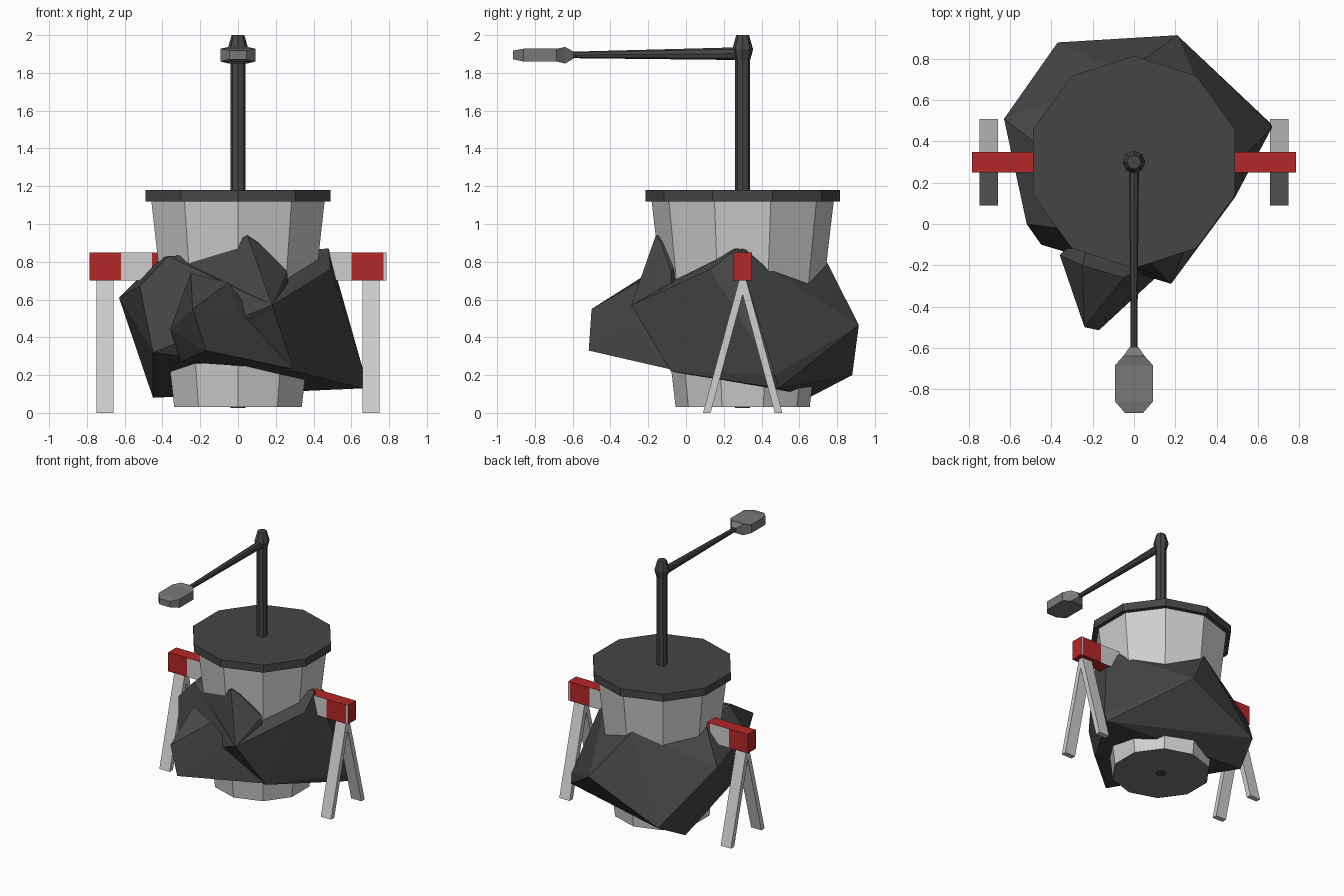
import bpy, bmesh, math
from mathutils import Vector

if "Cube" in bpy.data.objects:
    bpy.data.objects.remove(bpy.data.objects["Cube"])

CY = 0.30  # y of the bucket axis


def mat(name, r, g, b):
    m = bpy.data.materials.new(name)
    m.diffuse_color = (r, g, b, 1)
    m.use_nodes = True
    m.node_tree.nodes["Principled BSDF"].inputs["Base Color"].default_value = m.diffuse_color
    return m


DARK = mat("charcoal", 0.06, 0.06, 0.06)
GREY = mat("mid grey", 0.19, 0.19, 0.19)
LIGHT = mat("light grey", 0.62, 0.62, 0.62)
RED = mat("red", 0.46, 0.02, 0.02)


def finish(bm, name, *mats):
    bmesh.ops.recalc_face_normals(bm, faces=bm.faces)
    me = bpy.data.meshes.new(name)
    bm.to_mesh(me)
    bm.free()
    for m in mats:
        me.materials.append(m)
    ob = bpy.data.objects.new(name, me)
    bpy.context.collection.objects.link(ob)
    return ob


def loft(name, rings, *mats, rule=None):
    """Skin a closed solid over a list of equally sized point rings."""
    bm = bmesh.new()
    vs = [[bm.verts.new(p) for p in ring] for ring in rings]
    n = len(vs[0])
    for a, b in zip(vs, vs[1:]):
        for i in range(n):
            bm.faces.new((a[i], a[(i + 1) % n], b[(i + 1) % n], b[i]))
    bm.faces.new(vs[0])
    bm.faces.new(vs[-1])
    bmesh.ops.recalc_face_normals(bm, faces=bm.faces)
    if rule:
        for f in bm.faces:
            f.material_index = rule(f)
    return finish(bm, name, *mats)


def circle(r, z, n):
    return [(r * math.sin(2 * math.pi * i / n), CY + r * math.cos(2 * math.pi * i / n), z)
            for i in range(n)]


def rect_y(y, hw, z0, z1):
    return [(-hw, y, z0), (hw, y, z0), (hw, y, z1), (-hw, y, z1)]


# Bucket with a darker base, and its lid
loft("bucket", [circle(0.355, 0.03, 10), circle(0.482, 1.12, 10)], LIGHT, GREY,
     rule=lambda f: 1 if f.normal.z < -0.9 else 0)
loft("lid", [circle(0.515, 1.12, 10), circle(0.515, 1.18, 10)], DARK)

# Pole, knob and crank arm
loft("pole", [circle(0.04, 0.025, 8), circle(0.04, 1.9, 8)], DARK)
loft("pole_knob", [circle(0.038, 1.86, 8), circle(0.055, 1.925, 8), circle(0.034, 2.0, 8)], DARK)


def arm_ring(y, rx, rz, z):
    return [(rx * math.cos(math.pi * i / 4), y, z + rz * math.sin(math.pi * i / 4)) for i in range(8)]


loft("crank_arm", [arm_ring(0.3, 0.024, 0.034, 1.902), arm_ring(-0.61, 0.016, 0.017, 1.895)], DARK)
loft("crank_handle", [rect_y(-0.595, 0.02, 1.875, 1.913),
                      rect_y(-0.64, 0.052, 1.85, 1.937),
                      rect_y(-0.685, 0.092, 1.86, 1.928),
                      rect_y(-0.86, 0.092, 1.86, 1.928),
                      rect_y(-0.915, 0.045, 1.872, 1.918)], GREY)

# Striped barrier bar: striped front and back, red top, bottom and ends
cuts = [-0.785, -0.62, -0.455, 0, 0.43, 0.60, 0.77, 0.785]
white = [(-0.62, -0.455), (0.43, 0.60), (0.77, 0.785)]


def stripe(f):
    x = f.calc_center_median().x
    return int(abs(f.normal.y) > 0.9 and any(a < x < b for a, b in white))


loft("barrier_bar", [[(x, 0.25, 0.70), (x, 0.35, 0.70), (x, 0.35, 0.85), (x, 0.25, 0.85)]
                     for x in cuts], RED, LIGHT, rule=stripe)

# A-frame legs, mirrored in both directions
for sx, side in ((-1, "left"), (1, "right")):
    for sy, end in ((-1, "front"), (1, "back")):
        prof = [(0.21, 0.0), (0.17, 0.0), (-0.02, 0.70), (0.02, 0.70)]
        loft(f"{side}_{end}_leg",
             [[(sx * x, CY + sy * y, z) for y, z in prof] for x in (0.66, 0.75)], LIGHT)


# Crumpled bag wrapped round the bucket, made of faceted lumps
def lump(name, pts):
    bm = bmesh.new()
    for p in pts:
        bm.verts.new(p)
    res = bmesh.ops.convex_hull(bm, input=bm.verts)
    junk = {g for g in res["geom_interior"] + res["geom_unused"] if isinstance(g, bmesh.types.BMVert)}
    bmesh.ops.delete(bm, geom=list(junk), context='VERTS')
    return finish(bm, name, DARK)


lump("bag_body", [
    (-0.63, 0.51, 0.61), (-0.45, 0.65, 0.08), (0.66, 0.49, 0.13), (0.21, 0.915, 0.465),
    (-0.37, 0.88, 0.20), (-0.04, 0.735, 0.82), (0.48, 0.27, 0.87), (0.49, 0.13, 0.76),
    (0.18, -0.29, 0.57), (0.30, -0.08, 0.22), (-0.52, 0.0, 0.67), (-0.45, -0.10, 0.32),
    (-0.37, -0.02, 0.83), (-0.42, 0.35, 0.82), (0.67, 0.47, 0.20)])
lump("bag_front_fold", [
    (0.05, -0.16, 0.94), (0.11, -0.13, 0.90), (0.18, -0.29, 0.57), (-0.26, -0.06, 0.79),
    (0.26, -0.08, 0.75), (0.30, -0.08, 0.24), (-0.30, -0.08, 0.27), (0.0, 0.1, 0.9)])
lump("bag_front_corner", [
    (-0.24, -0.50, 0.55), (-0.17, -0.515, 0.33), (-0.25, -0.20, 0.74), (-0.05, -0.26, 0.69),
    (0.02, -0.27, 0.50), (0.30, -0.08, 0.23), (-0.36, -0.15, 0.44), (-0.30, -0.10, 0.27),
    (-0.20, 0.0, 0.5)])
